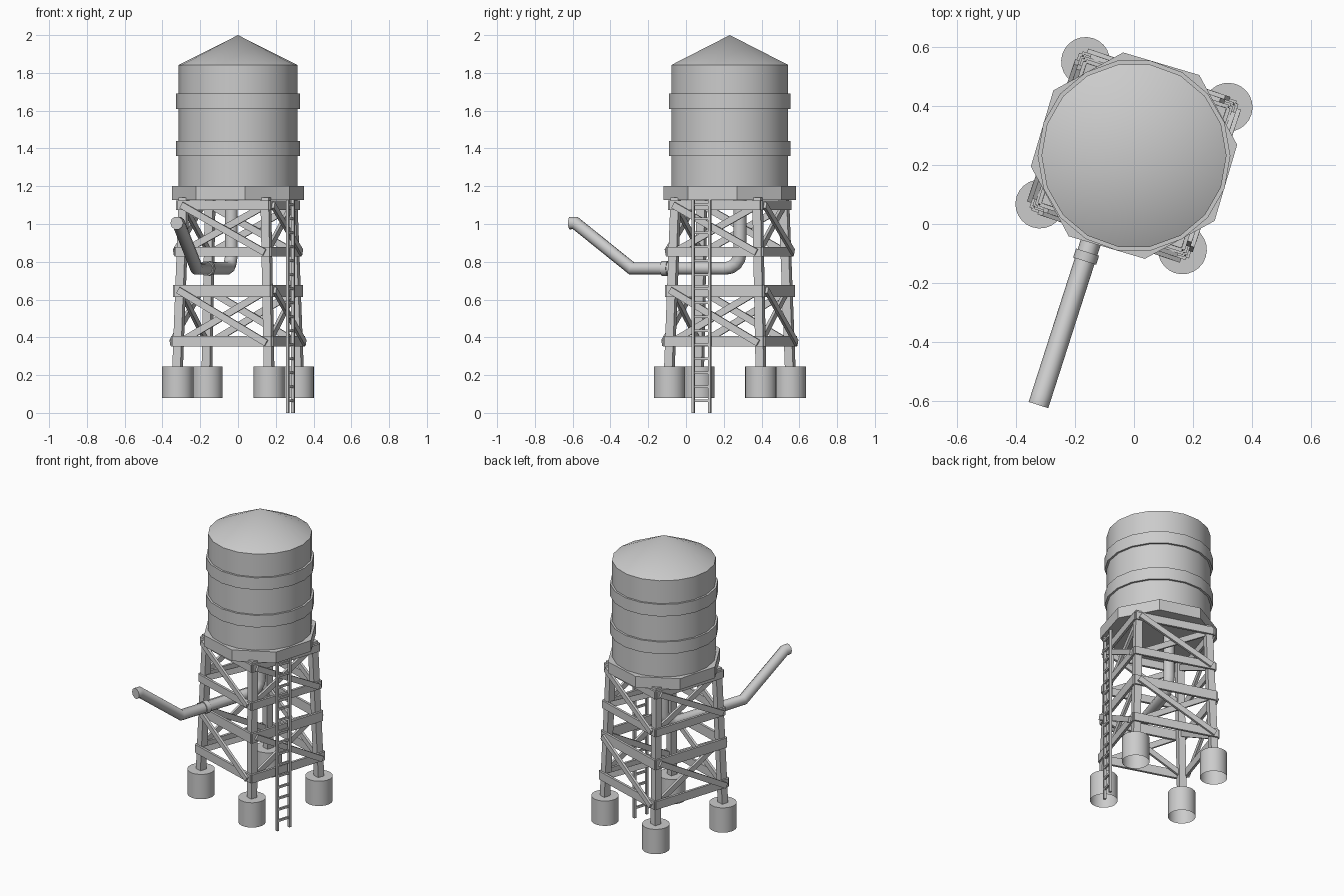
import bpy
import bmesh
import math
from mathutils import Matrix, Vector

cube = bpy.data.objects.get("Cube")
if cube:
    bpy.data.objects.remove(cube, do_unlink=True)

grey = bpy.data.materials.new("grey_metal")
grey.use_nodes = True
grey.diffuse_color = (0.6, 0.6, 0.6, 1)
grey.node_tree.nodes["Principled BSDF"].inputs["Base Color"].default_value = (0.6, 0.6, 0.6, 1)

# The whole tower is turned slightly about its own axis
TURN = math.radians(-17.8)
FRAME = Matrix.Translation((0, 0.232, 0)) @ Matrix.Rotation(TURN, 4, "Z")


def finish(name, bm, smooth=False):
    bmesh.ops.recalc_face_normals(bm, faces=bm.faces)
    mesh = bpy.data.meshes.new(name)
    bm.to_mesh(mesh)
    bm.free()
    ob = bpy.data.objects.new(name, mesh)
    bpy.context.collection.objects.link(ob)
    ob.matrix_world = FRAME
    mesh.materials.append(grey)
    if smooth:
        bpy.ops.object.select_all(action="DESELECT")
        ob.select_set(True)
        bpy.context.view_layer.objects.active = ob
        bpy.ops.object.shade_smooth_by_angle(angle=math.radians(30))
    return ob


def lathe(bm, profile, sides, centre=(0, 0), phase=0.0):
    """Turn (radius, height) points into a faceted solid."""
    rings = []
    for r, z in profile:
        ring = []
        for i in range(sides):
            a = phase + math.tau * i / sides
            ring.append(bm.verts.new((centre[0] + r * math.cos(a), centre[1] + r * math.sin(a), z)))
        rings.append(ring)
    for low, high in zip(rings, rings[1:]):
        for i in range(sides):
            j = (i + 1) % sides
            bm.faces.new((low[i], low[j], high[j], high[i]))
    bmesh.ops.remove_doubles(bm, verts=bm.verts, dist=1e-5)


def bar(bm, a, b, width, depth, normal):
    """Box from a to b; depth is measured along the normal."""
    a, b = Vector(a), Vector(b)
    axis = (b - a).normalized()
    side = axis.cross(Vector(normal)).normalized()
    out = side.cross(axis)
    rot = Matrix((side, out, axis)).transposed().to_4x4()
    size = Matrix.Diagonal((width, depth, (b - a).length, 1))
    bmesh.ops.create_cube(bm, size=1, matrix=Matrix.Translation((a + b) / 2) @ rot @ size)


def half(z):
    """Half the leg spacing at a height, as the tower tapers upward."""
    return 0.254 - 0.03 * (z - 0.245)


# Tank, roof and hoops
bm = bmesh.new()
lathe(bm, [(0, 1.2), (0.314, 1.2), (0.314, 1.842), (0, 2.0)], 18, phase=-TURN)
finish("tank", bm, True)
for name, z in (("lower_hoop", 1.36), ("upper_hoop", 1.61)):
    bm = bmesh.new()
    lathe(bm, [(0.31, z), (0.327, z), (0.327, z + 0.08), (0.31, z + 0.08)], 18, phase=-TURN)
    finish(name, bm, True)

# Eight-sided platform
bm = bmesh.new()
lathe(bm, [(0, 1.128), (0.352, 1.128), (0.352, 1.202), (0, 1.202)], 8,
      phase=math.radians(6) - TURN)
finish("platform", bm)

# Footings, open underneath, and tapering legs
for name, sx, sy in (("front_left", 1, -1), ("front_right", -1, -1),
                     ("back_left", 1, 1), ("back_right", -1, 1)):
    bm = bmesh.new()
    foot = half(0.245)
    lathe(bm, [(0.083, 0.08), (0.083, 0.245), (0, 0.245)], 24, (sx * foot, sy * foot))
    finish(name + "_footing", bm, True)
    bm = bmesh.new()
    ends = [(sx * half(z), sy * half(z), z) for z in (0.23, 1.14)]
    bar(bm, *ends, 0.045, 0.045, (0, 1, 0))
    finish(name + "_leg", bm)

# Girders and crossed braces, made for one side and turned to the others
for k, side in enumerate(("front", "left", "back", "right")):
    turn = Matrix.Rotation(k * math.pi / 2, 3, "Z")
    bm = bmesh.new()
    for z, height in ((0.38, 0.055), (0.645, 0.064), (0.853, 0.05), (1.1, 0.05)):
        w, y = half(z) + 0.025, -half(z) - 0.026
        bar(bm, (-w, y, z), (w, y, z), height, 0.016, (0, -1, 0))
    bmesh.ops.rotate(bm, verts=bm.verts, matrix=turn)
    finish(side + "_girders", bm)

    bm = bmesh.new()
    for low, high in ((0.37, 0.65), (0.85, 1.1)):
        for sign, offset in ((-1, 0.04), (1, 0.0)):
            top = (sign * half(high), -half(high) - offset, high)
            bottom = (-sign * half(low), -half(low) - offset, low)
            bar(bm, top, bottom, 0.036, 0.016, (0, -1, 0))
    bmesh.ops.rotate(bm, verts=bm.verts, matrix=turn)
    finish(side + "_braces", bm)

# Ladder
bm = bmesh.new()
LADDER_X, LADDER_Y, RAIL = 0.31, -0.058, 0.046
for s in (-1, 1):
    y = LADDER_Y + s * RAIL
    bar(bm, (LADDER_X, y, 0), (LADDER_X, y, 1.13), 0.016, 0.016, (1, 0, 0))
for i in range(15):
    z = 0.065 + 0.074 * i
    bar(bm, (LADDER_X, LADDER_Y - RAIL, z), (LADDER_X, LADDER_Y + RAIL, z), 0.014, 0.012, (1, 0, 0))
finish("ladder", bm)


def pipe(name, points, radius):
    curve = bpy.data.curves.new(name, "CURVE")
    curve.dimensions = "3D"
    curve.bevel_depth = radius
    curve.bevel_resolution = 3
    curve.use_fill_caps = True
    spline = curve.splines.new("POLY")
    spline.points.add(len(points) - 1)
    for p, (y, z) in zip(spline.points, points):
        p.co = (-0.05, y, z, 1)
    curve.materials.append(grey)
    ob = bpy.data.objects.new(name, curve)
    bpy.context.collection.objects.link(ob)
    ob.matrix_world = FRAME


# Spout: drops from the tank, turns forward, then rises to its mouth
BEND = 0.08
elbow = []
for i in range(5):
    a = math.pi / 2 * i / 4
    elbow.append((0.04 - BEND * (1 - math.cos(a)), 0.765 + BEND * (1 - math.sin(a))))
pipe("spout", [(0.04, 1.14)] + elbow + [(-0.562, 0.765), (-0.875, 1.005), (-0.905, 1.005)], 0.035)
pipe("spout_collar", [(-0.36, 0.765), (-0.392, 0.765)], 0.041)
